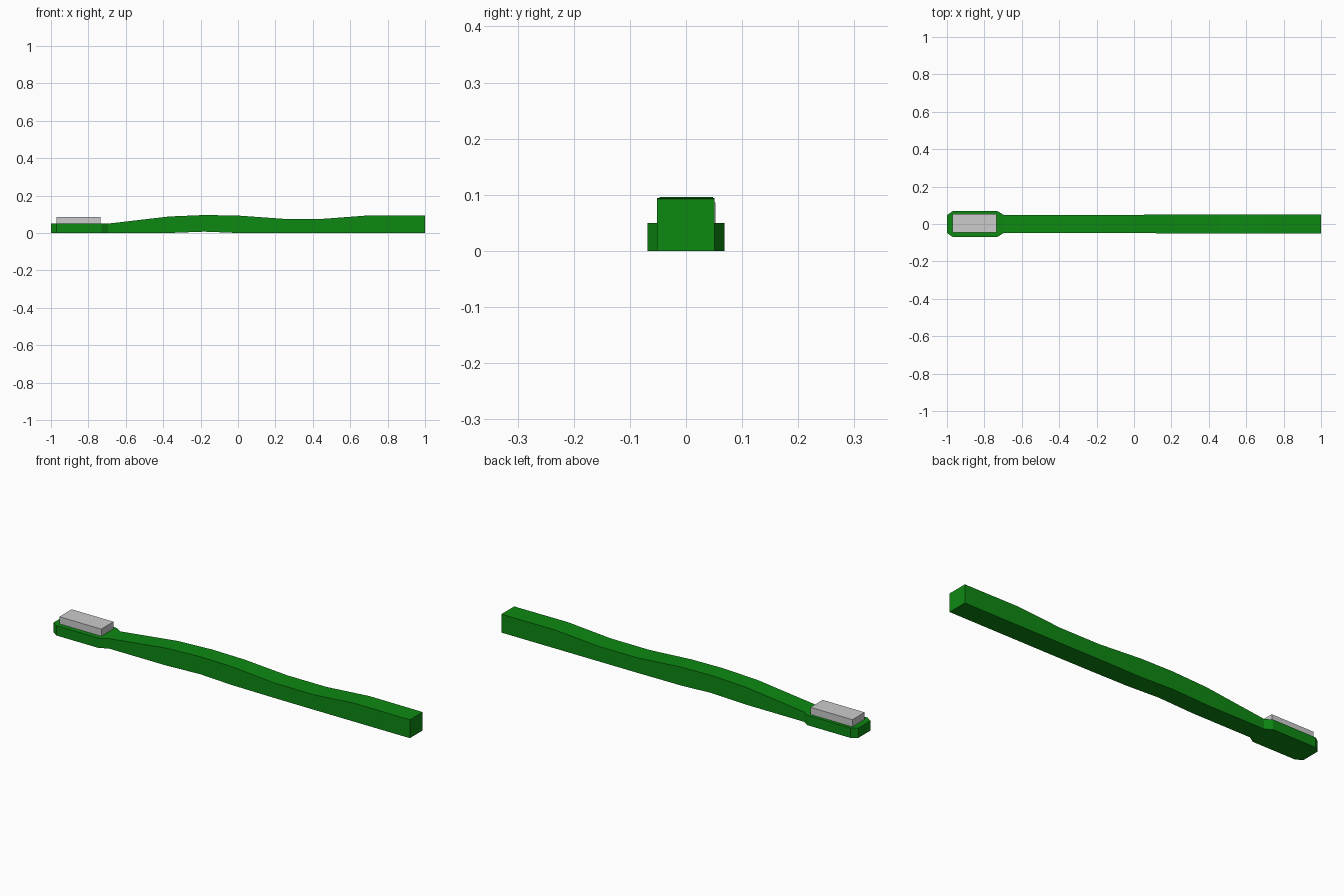
import bpy
import bmesh

if "Cube" in bpy.data.objects:
    bpy.data.objects.remove(bpy.data.objects["Cube"])


def loft(name, sections):
    """Skin rectangular sections (x, y_min, y_max, z_min, z_max) along x."""
    bm = bmesh.new()
    rings = [[bm.verts.new(p) for p in ((x, y0, z0), (x, y1, z0), (x, y1, z1), (x, y0, z1))]
             for x, y0, y1, z0, z1 in sections]
    for a, b in zip(rings, rings[1:]):
        for i in range(4):
            j = (i + 1) % 4
            bm.faces.new((a[i], a[j], b[j], b[i]))
    bm.faces.new(rings[0])
    bm.faces.new(rings[-1])
    bmesh.ops.recalc_face_normals(bm, faces=bm.faces[:])
    mesh = bpy.data.meshes.new(name)
    bm.to_mesh(mesh)
    bm.free()
    obj = bpy.data.objects.new(name, mesh)
    bpy.context.collection.objects.link(obj)
    return obj


green = bpy.data.materials.new("green_plastic")
green.diffuse_color = (0.004, 0.25, 0.006, 1)
green.use_nodes = True
green.node_tree.nodes["Principled BSDF"].inputs["Base Color"].default_value = green.diffuse_color

# Chamfered flat head running into the wavy handle
body = loft("brush_body", [
    (-1.00, -0.048, 0.047, 0, 0.050),
    (-0.97, -0.069, 0.069, 0, 0.050),
    (-0.73, -0.069, 0.069, 0, 0.050),
    (-0.695, -0.047, 0.048, 0, 0.050),
    (-0.37, -0.047, 0.048, 0, 0.088),
    (-0.18, -0.047, 0.048, 0.007, 0.096),
    (0.00, -0.048, 0.049, 0, 0.093),
    (0.24, -0.051, 0.051, 0, 0.076),
    (0.46, -0.052, 0.051, 0, 0.076),
    (0.70, -0.052, 0.051, 0, 0.094),
    (1.00, -0.052, 0.051, 0, 0.093),
])
body.data.materials.append(green)

# Bristle block on the head
loft("bristles", [(-0.97, -0.045, 0.053, 0.045, 0.086),
                  (-0.735, -0.045, 0.053, 0.045, 0.086)])
